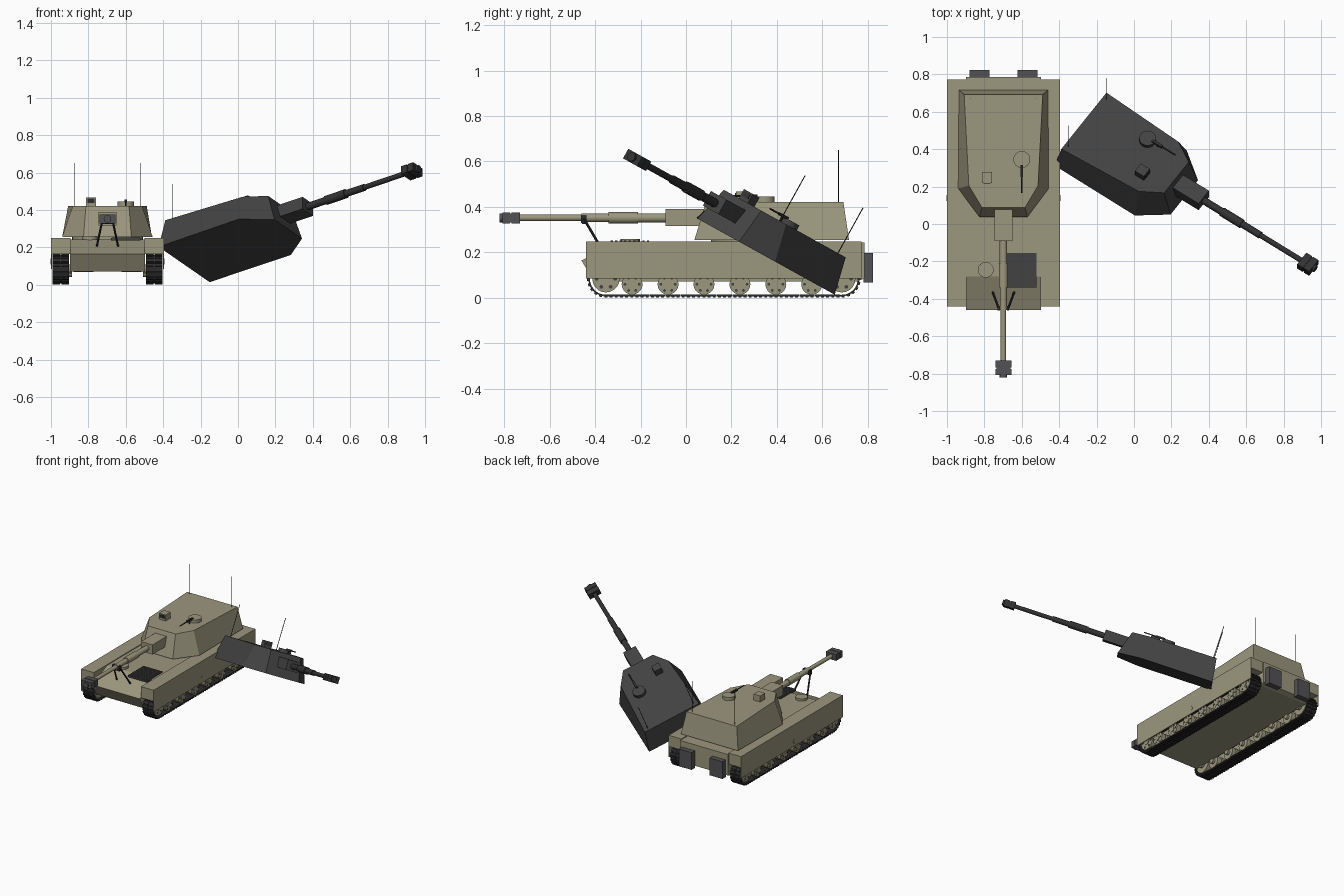
import bpy, bmesh, math
from mathutils import Matrix, Vector

if "Cube" in bpy.data.objects:
    bpy.data.objects.remove(bpy.data.objects["Cube"])


def colour(name, rgb):
    m = bpy.data.materials.new(name)
    m.diffuse_color = (*rgb, 1)
    m.use_nodes = True
    m.node_tree.nodes["Principled BSDF"].inputs["Base Color"].default_value = m.diffuse_color
    return m


TAN = colour("olive_tan", (0.33, 0.31, 0.21))
GREY = colour("mid_grey", (0.085, 0.085, 0.09))
DARK = colour("dark_grey", (0.055, 0.055, 0.057))
BLACK = colour("rubber_black", (0.025, 0.025, 0.026))
BURNT = colour("burnt_metal", (0.055, 0.055, 0.055))
SOOT = colour("soot", (0.032, 0.032, 0.032))

HULL = Matrix.Translation((-0.698, 0, 0))
WRECK = (Matrix.Translation((0.299, 0, 0.085)) @ Matrix.Rotation(math.radians(-29), 4, 'X')
         @ Matrix.Rotation(math.radians(55), 4, 'Z'))


def finish(name, bm, mat, frame, smooth=False):
    bmesh.ops.recalc_face_normals(bm, faces=bm.faces)
    me = bpy.data.meshes.new(name)
    bm.to_mesh(me)
    bm.free()
    me.materials.append(mat)
    ob = bpy.data.objects.new(name, me)
    bpy.context.collection.objects.link(ob)
    ob.matrix_world = frame
    if smooth:
        bpy.context.view_layer.objects.active = ob
        ob.select_set(True)
        bpy.ops.object.shade_smooth_by_angle(angle=math.radians(35))
        ob.select_set(False)
    return ob


def add_box(bm, lo, hi, frame=Matrix()):
    lo, hi = Vector(lo), Vector(hi)
    m = frame @ Matrix.Translation((lo + hi) / 2) @ Matrix.Diagonal((*(hi - lo), 1))
    bmesh.ops.create_cube(bm, size=1, matrix=m)


def box(name, lo, hi, mat, frame=HULL):
    bm = bmesh.new()
    add_box(bm, lo, hi)
    return finish(name, bm, mat, frame)


def add_rod(bm, a, b, r, sides=16, r2=None):
    a, b = Vector(a), Vector(b)
    d = b - a
    m = Matrix.Translation((a + b) / 2) @ d.to_track_quat('Z', 'Y').to_matrix().to_4x4()
    bmesh.ops.create_cone(bm, cap_ends=True, segments=sides, radius1=r,
                          radius2=r if r2 is None else r2, depth=d.length, matrix=m)


def rod(name, a, b, r, mat, frame=HULL, sides=16):
    bm = bmesh.new()
    add_rod(bm, a, b, r, sides)
    return finish(name, bm, mat, frame, True)


def loft(name, rings, mat, frame):
    """Closed solid joining matching rings of points."""
    bm = bmesh.new()
    vs = [[bm.verts.new(p) for p in ring] for ring in rings]
    n = len(vs[0])
    for a, b in zip(vs, vs[1:]):
        for i in range(n):
            bm.faces.new((a[i], a[(i + 1) % n], b[(i + 1) % n], b[i]))
    bm.faces.new(vs[0])
    bm.faces.new(vs[-1])
    return finish(name, bm, mat, frame)


def build_turret(prefix, frame, body, barrel_mat, brake, detail):
    # faceted turret shell tapering upward
    half_lo = [(0.238, 0.717), (0.242, 0.19), (0.128, 0.037)]
    half_hi = [(0.21, 0.692), (0.185, 0.205), (0.115, 0.088)]
    rings = []
    for half, z in ((half_lo, 0.255), (half_hi, 0.422)):
        rings.append([(x, y, z) for x, y in half] + [(-x, y, z) for x, y in reversed(half)])
    loft(prefix + "turret_shell", rings, body, frame)
    # mantlet
    box(prefix + "mantlet", (-0.048, -0.09, 0.317), (0.048, 0.12, 0.39), body, frame)
    # stepped gun barrel
    bm = bmesh.new()
    for y0, y1, r in ((-0.05, -0.215, 0.020), (-0.21, -0.34, 0.025),
                      (-0.34, -0.46, 0.019), (-0.45, -0.75, 0.0145)):
        add_rod(bm, (0, y0, 0.352), (0, y1, 0.352), r)
    finish(prefix + "gun_barrel", bm, barrel_mat, frame, True)
    # muzzle brake: two baffles joined by a core
    bm = bmesh.new()
    add_box(bm, (-0.043, -0.768, 0.328), (0.043, -0.73, 0.376))
    add_box(bm, (-0.043, -0.808, 0.328), (0.043, -0.774, 0.376))
    add_box(bm, (-0.038, -0.78, 0.332), (0.038, -0.76, 0.372))
    add_rod(bm, (0, -0.80, 0.352), (0, -0.82, 0.352), 0.02)
    finish(prefix + "muzzle_brake", bm, brake, frame)
    # commander hatch, roof gun and sight
    rod(prefix + "cupola", (0.098, 0.345, 0.415), (0.098, 0.345, 0.446), 0.045, body, frame, 24)
    bm = bmesh.new()
    add_rod(bm, (0.098, 0.31, 0.448), (0.098, 0.165, 0.448), 0.004, 8)
    add_box(bm, (0.091, 0.25, 0.441), (0.105, 0.315, 0.455))
    add_rod(bm, (0.098, 0.28, 0.42), (0.098, 0.28, 0.445), 0.004, 8)
    finish(prefix + "roof_gun", bm, detail, frame)
    box(prefix + "sight_box", (-0.115, 0.22, 0.415), (-0.06, 0.278, 0.468), body, frame)
    box(prefix + "sight_window", (-0.106, 0.216, 0.438), (-0.069, 0.222, 0.461), detail, frame)
    # whip antennas
    for x, side in ((-0.178, "left_"), (0.178, "right_")):
        rod(prefix + side + "antenna", (x, 0.67, 0.415), (x, 0.67, 0.65), 0.0022, detail, frame, 6)


build_turret("", HULL, TAN, TAN, GREY, BLACK)
build_turret("wreck_", WRECK, BURNT, SOOT, SOOT, SOOT)

# hull tub with wedge nose
profile = [(-0.46, 0.165), (-0.28, 0.243), (0.785, 0.243), (0.785, 0.085),
           (0.75, 0.072), (-0.405, 0.072)]
loft("hull", [[(x, y, z) for y, z in profile] for x in (-0.2, 0.2)], TAN, HULL)

# turret ring, driver hatch, engine grille
rod("turret_ring", (0, 0.3, 0.235), (0, 0.3, 0.262), 0.19, TAN, HULL, 32)
rod("driver_hatch", (-0.095, -0.245, 0.225), (-0.095, -0.245, 0.26), 0.042, TAN, HULL, 24)
bm = bmesh.new()
add_box(bm, (0.018, -0.34, 0.236), (0.178, -0.155, 0.249))
for i in range(9):
    y = -0.332 + i * 0.02
    add_box(bm, (0.024, y, 0.248), (0.172, y + 0.01, 0.252))
finish("engine_grille", bm, DARK, HULL)

# rear stowage bins
for s, side in ((-1, "left"), (1, "right")):
    bm = bmesh.new()
    xs = sorted((s * 0.075, s * 0.182))
    add_box(bm, (xs[0], 0.78, 0.068), (xs[1], 0.823, 0.198))
    finish(side + "_rear_bin", bm, GREY, HULL)

# gun travel lock
bm = bmesh.new()
for s in (-1, 1):
    add_rod(bm, (s * 0.057, -0.365, 0.205), (s * 0.026, -0.45, 0.35), 0.006, 8)
    add_box(bm, (s * 0.025 - 0.006, -0.462, 0.33), (s * 0.025 + 0.006, -0.438, 0.362))
add_box(bm, (-0.03, -0.458, 0.325), (0.03, -0.442, 0.335))
finish("travel_lock", bm, BLACK, HULL)

# track loop measurements
Y0, Y1, ZC, R = -0.352, 0.685, 0.084, 0.074
STRAIGHT, ARC = Y1 - Y0, math.pi * R
LINKS = 112


def track_point(d):
    """Position and heading along the track loop."""
    if d < STRAIGHT:
        return Y0 + d, ZC - R, 0
    d -= STRAIGHT
    if d < ARC:
        a = d / R
        return Y1 + R * math.sin(a), ZC - R * math.cos(a), a
    d -= ARC
    if d < STRAIGHT:
        return Y1 - d, ZC + R, math.pi
    a = math.pi + (d - STRAIGHT) / R
    return Y0 + R * math.sin(a), ZC - R * math.cos(a), a


for s, side in ((-1, "left"), (1, "right")):
    # sponson above the track, thin skirt outside
    a, b = sorted((s * 0.197, s * 0.302))
    box(side + "_sponson", (a, -0.44, 0.165), (b, 0.772, 0.249), TAN)
    a, b = sorted((s * 0.296, s * 0.302))
    box(side + "_skirt", (a, -0.44, 0.085), (b, 0.772, 0.166), TAN)
    # small diamond marker plate
    d = 0.016
    loft(side + "_marker_plate",
         [[(s * x, 0.14 + d, 0.125), (s * x, 0.14, 0.125 + d), (s * x, 0.14 - d, 0.125),
           (s * x, 0.14, 0.125 - d)] for x in (0.3, 0.304)], TAN, HULL)
    # track links
    bm = bmesh.new()
    step = 2 * (STRAIGHT + ARC) / LINKS
    for i in range(LINKS):
        y, z, ang = track_point(i * step)
        f = Matrix.Translation((s * 0.249, y, z)) @ Matrix.Rotation(ang, 4, 'X')
        add_box(bm, (-0.044, -step * 0.49, -0.003), (0.044, step * 0.49, 0.004), f)
        add_box(bm, (-0.044, -step * 0.28, -0.009), (-0.004, step * 0.28, 0), f)
        add_box(bm, (0.004, -step * 0.28, -0.009), (0.044, step * 0.28, 0), f)
    finish(side + "_track", bm, BLACK, HULL)
    # road wheels, sprocket and idler
    wheels = [(-0.237 + 0.158 * i, 0.06, 0.046) for i in range(6)]
    wheels += [(Y0, ZC, 0.06), (Y1, ZC, 0.06)]
    bm, hubs = bmesh.new(), bmesh.new()
    for y, z, r in wheels:
        for x0, x1 in ((0.208, 0.242), (0.256, 0.288)):
            add_rod(bm, (s * x0, y, z), (s * x1, y, z), r, 20)
        add_rod(bm, (s * 0.19, y, z), (s * 0.293, y, z), r * 0.4, 12)
        for k in range(6):
            t = k * math.pi / 3
            p = (y + r * 0.68 * math.cos(t), z + r * 0.68 * math.sin(t))
            add_rod(hubs, (s * 0.287, *p), (s * 0.29, *p), r * 0.14, 8)
    finish(side + "_road_wheels", bm, TAN, HULL, True)
    finish(side + "_wheel_bolts", hubs, DARK, HULL)
